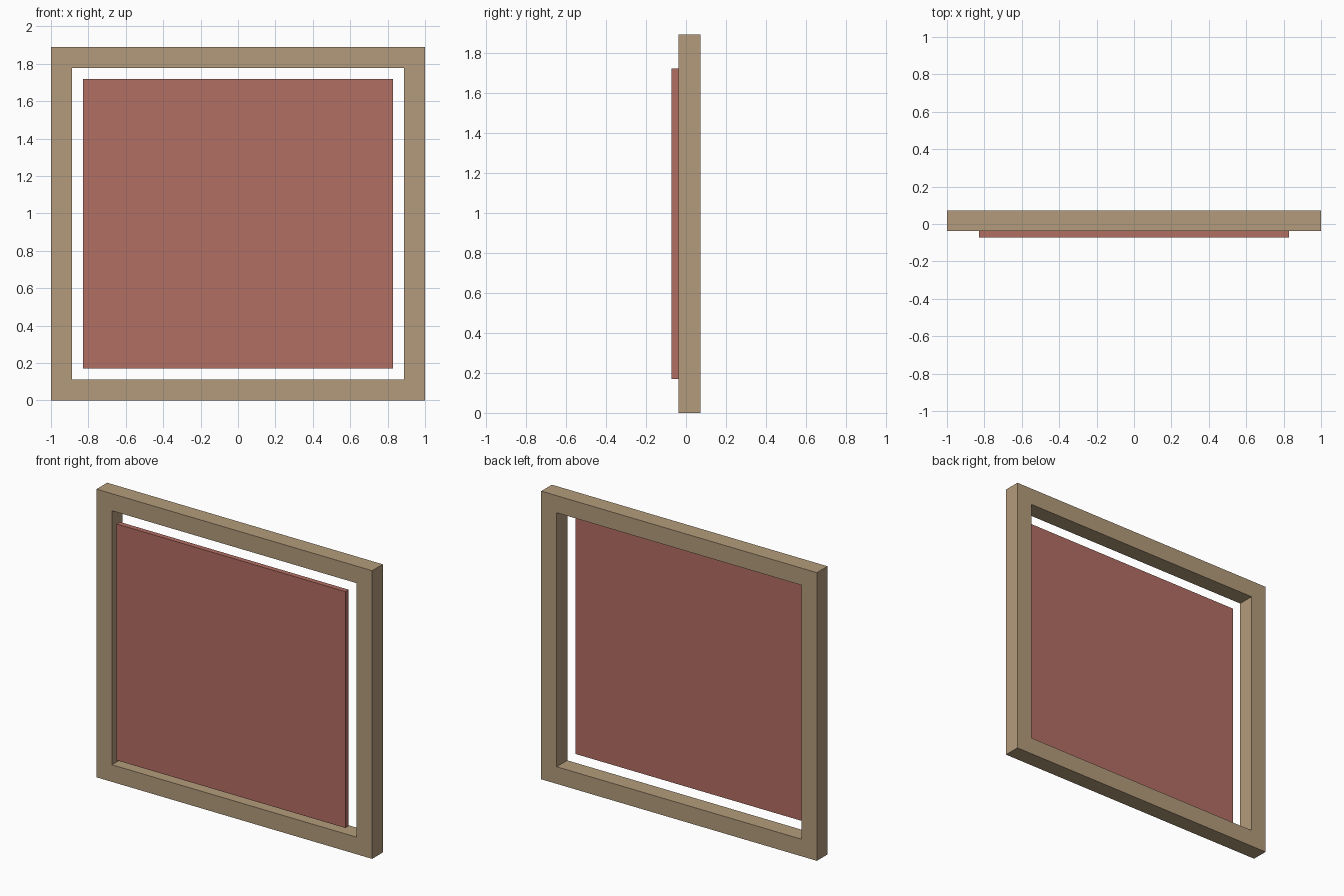
import bpy, bmesh

if "Cube" in bpy.data.objects:
    bpy.data.objects.remove(bpy.data.objects["Cube"])

W, H = 2.0, 1.89          # outer frame size
BORDER = 0.112            # frame bar width
Y_FRONT, Y_JOIN, Y_BACK = -0.072, -0.038, 0.072


def material(name, rgb):
    m = bpy.data.materials.new(name)
    m.diffuse_color = (*rgb, 1)
    m.use_nodes = True
    m.node_tree.nodes["Principled BSDF"].inputs["Base Color"].default_value = m.diffuse_color
    return m


def rect(inset):
    x = W / 2 - inset
    return [(-x, inset), (x, inset), (x, H - inset), (-x, H - inset)]


def finish(name, bm, mat):
    bmesh.ops.recalc_face_normals(bm, faces=bm.faces)
    me = bpy.data.meshes.new(name)
    bm.to_mesh(me)
    bm.free()
    me.materials.append(mat)
    ob = bpy.data.objects.new(name, me)
    bpy.context.collection.objects.link(ob)


def ring(name, inset_out, inset_in, y0, y1, mat):
    bm = bmesh.new()
    # four closed loops around the cross-section of the bar
    loops = [[bm.verts.new((x, y, z)) for x, z in rect(i)]
             for i, y in ((inset_out, y0), (inset_out, y1), (inset_in, y1), (inset_in, y0))]
    for a, b in zip(loops, loops[1:] + loops[:1]):
        for k in range(4):
            n = (k + 1) % 4
            bm.faces.new((a[k], a[n], b[n], b[k]))
    finish(name, bm, mat)


def slab(name, inset, y0, y1, mat):
    bm = bmesh.new()
    face = bm.faces.new([bm.verts.new((x, y0, z)) for x, z in rect(inset)])
    ext = bmesh.ops.extrude_face_region(bm, geom=[face], use_keep_orig=True)
    verts = [v for v in ext["geom"] if isinstance(v, bmesh.types.BMVert)]
    bmesh.ops.translate(bm, verts=verts, vec=(0, y1 - y0, 0))
    finish(name, bm, mat)


# Wooden surround
ring("frame", 0, BORDER, Y_FRONT + (Y_JOIN - Y_FRONT), Y_BACK,
     material("tan_wood", (0.45, 0.33, 0.20)))

# Red panel standing just in front of the opening
slab("panel", 0.17, Y_FRONT, Y_JOIN, material("dull_red", (0.45, 0.156, 0.127)))
